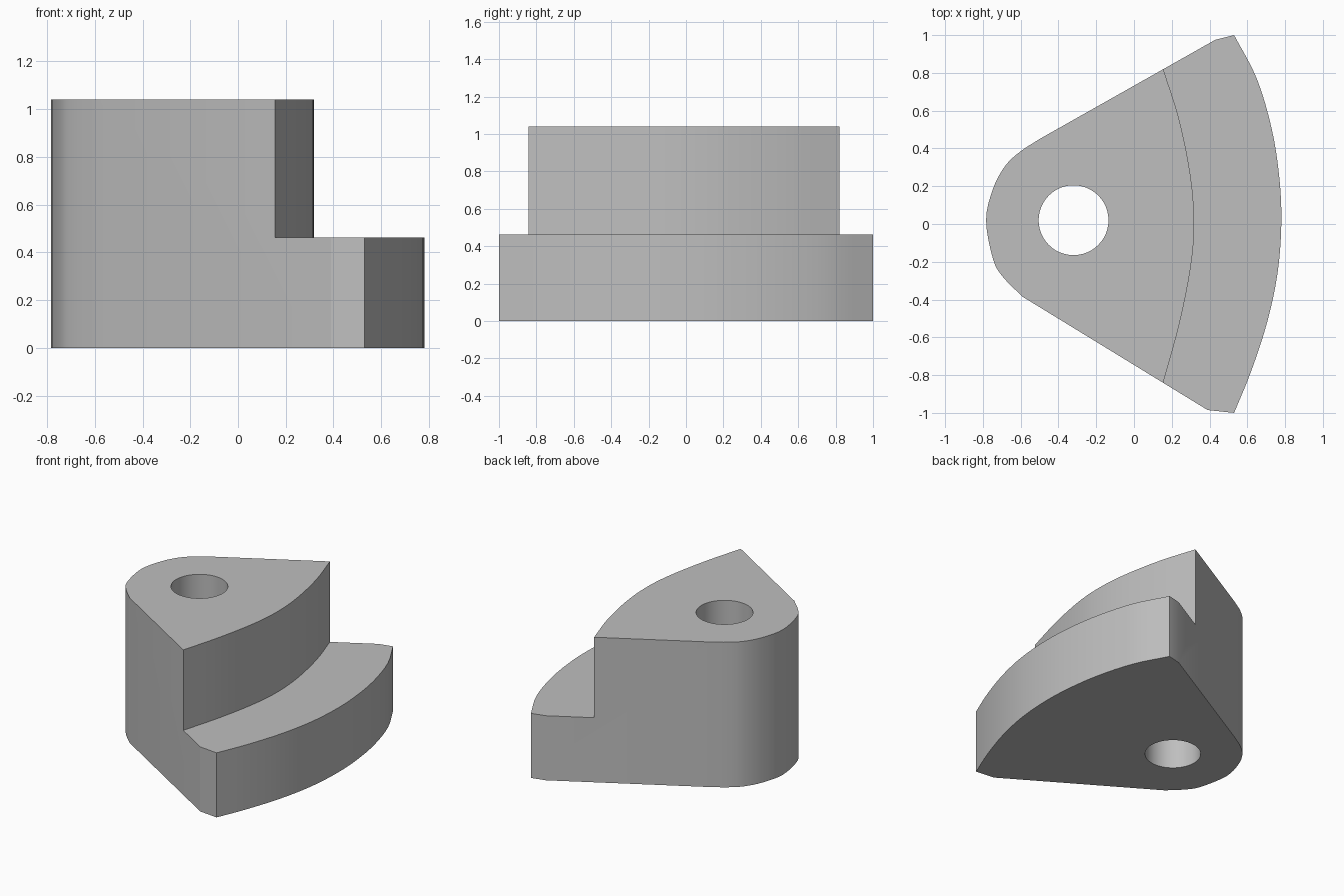
import bpy
import bmesh
import math
from mathutils import Vector

HEIGHT = 1.04
STEP = 0.463

cube = bpy.data.objects.get("Cube")
if cube:
    bpy.data.objects.remove(cube, do_unlink=True)

grey = bpy.data.materials.new("plain grey")
grey.use_nodes = True
colour = (0.52, 0.52, 0.52, 1)
grey.diffuse_color = colour
grey.node_tree.nodes["Principled BSDF"].inputs["Base Color"].default_value = colour


def curve(points, steps=4):
    """Smooth curve through a few points."""
    pts = [Vector(p) for p in points]
    pts = [2 * pts[0] - pts[1]] + pts + [2 * pts[-1] - pts[-2]]
    out = []
    for a, b, c, d in zip(pts, pts[1:], pts[2:], pts[3:]):
        for i in range(steps):
            t = i / steps
            out.append(0.5 * (2 * b + (c - a) * t + (2 * a - 5 * b + 4 * c - d) * t ** 2
                              + (3 * b - a - 3 * c + d) * t ** 3))
    return out + [pts[-2]]


def prism(name, outline, low, high):
    """Closed outline raised between two heights."""
    bm = bmesh.new()
    face = bm.faces.new([bm.verts.new((p[0], p[1], low)) for p in outline])
    raised = bmesh.ops.extrude_face_region(bm, geom=[face])["geom"]
    verts = [v for v in raised if isinstance(v, bmesh.types.BMVert)]
    bmesh.ops.translate(bm, verts=verts, vec=(0, 0, high - low))
    bmesh.ops.recalc_face_normals(bm, faces=bm.faces)
    mesh = bpy.data.meshes.new(name)
    bm.to_mesh(mesh)
    bm.free()
    mesh.materials.append(grey)
    obj = bpy.data.objects.new(name, mesh)
    bpy.context.collection.objects.link(obj)
    return obj


def cut(body, cutter):
    """Subtract the cutter, then discard it."""
    mod = body.modifiers.new("cut", "BOOLEAN")
    mod.operation = "DIFFERENCE"
    mod.solver = "EXACT"
    mod.object = cutter
    bpy.ops.object.modifier_apply(modifier=mod.name)
    bpy.data.objects.remove(cutter, do_unlink=True)


# Wedge body: broad curved side, chipped corners, rounded narrow end
broad_side = curve([(0.53, -1), (0.62, -0.78), (0.705, -0.52), (0.76, -0.26), (0.78, 0),
                    (0.77, 0.24), (0.73, 0.5), (0.65, 0.77), (0.53, 1)])
narrow_end = curve([(-0.5, 0.45), (-0.6, 0.385), (-0.68, 0.31), (-0.745, 0.19), (-0.783, 0.02),
                    (-0.745, -0.19), (-0.69, -0.285), (-0.59, -0.385)])
outline = broad_side + [Vector((0.43, 0.975))] + narrow_end + [Vector((0.39, -0.985))]
body = prism("stepped_wedge_block", outline, 0, HEIGHT)

bpy.context.view_layer.objects.active = body
body.select_set(True)

# Curved step above the broad side
step_wall = curve([(0.155, -0.84), (0.24, -0.53), (0.3, -0.23), (0.318, 0),
                   (0.3, 0.25), (0.24, 0.55), (0.155, 0.82)])
step_outline = [(1.5, -1.5), (-0.03, -1.5)] + step_wall + [(-0.03, 1.5), (1.5, 1.5)]
cut(body, prism("step_cutter", step_outline, STEP, 2))

# Round hole through the narrow end
hole = [(-0.32 + 0.185 * math.cos(a), 0.02 + 0.185 * math.sin(a))
        for a in (math.tau * i / 48 for i in range(48))]
cut(body, prism("hole_cutter", hole, -1, 2))

bpy.ops.object.shade_smooth_by_angle(angle=math.radians(20))
